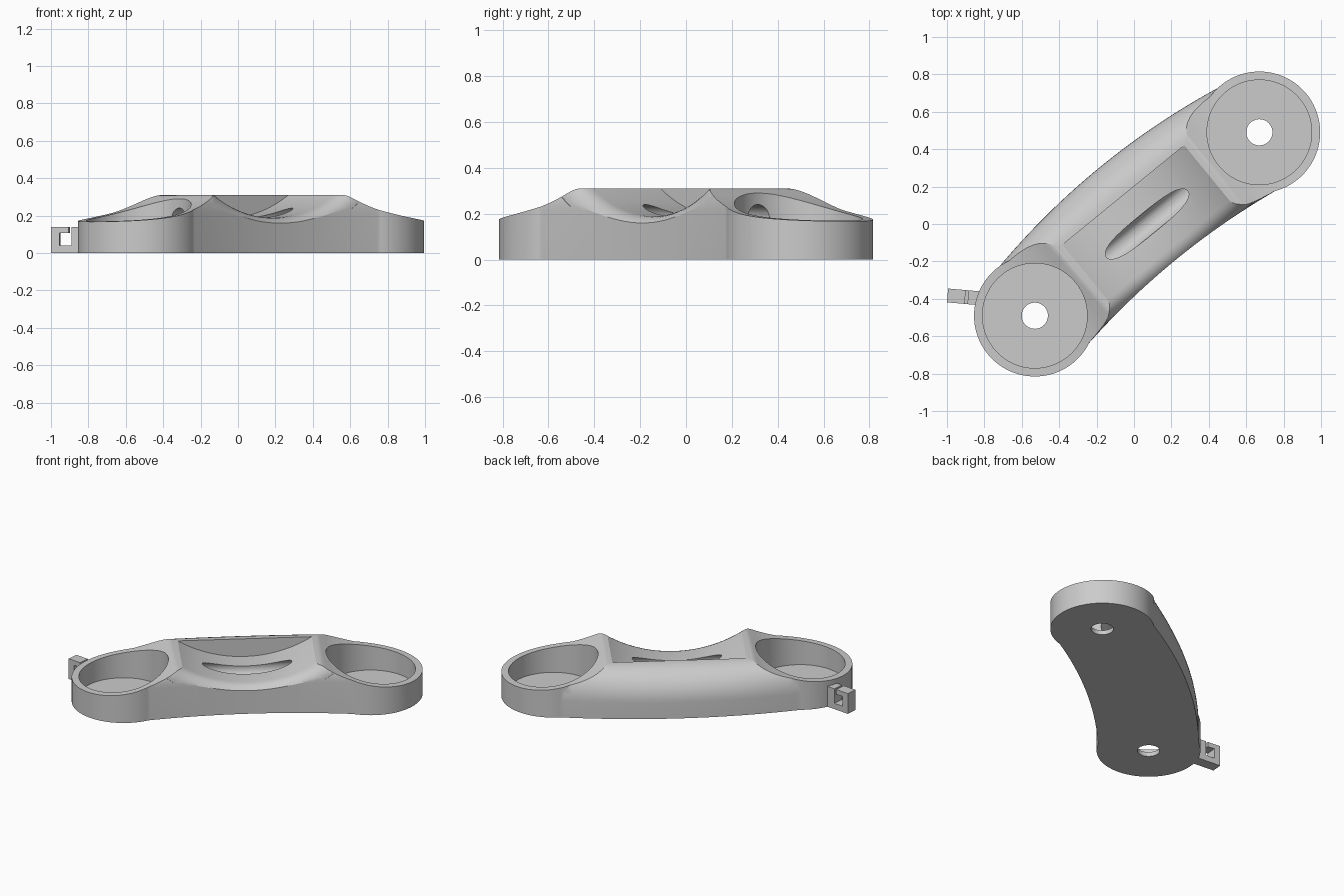
import bpy, bmesh, math
from mathutils import Matrix

cube = bpy.data.objects.get("Cube")
if cube:
    bpy.data.objects.remove(cube, do_unlink=True)

grey = bpy.data.materials.new("plain grey")
grey.use_nodes = True
grey.diffuse_color = (0.6, 0.6, 0.6, 1)
grey.node_tree.nodes["Principled BSDF"].inputs["Base Color"].default_value = (0.6, 0.6, 0.6, 1)

REACH, CUP_R, TOP = 0.775, 0.325, 0.31   # cup centre distance, cup radius, ridge height
PLACE = Matrix.Translation((0.07, 0, 0)) @ Matrix.Rotation(math.radians(39.24), 4, 'Z')


def loft(name, rings):
    """Closed solid skinned through rings of equal point count."""
    bm = bmesh.new()
    rows = [[bm.verts.new(p) for p in ring] for ring in rings]
    n = len(rows[0])
    for a, b in zip(rows, rows[1:]):
        for i in range(n):
            bm.faces.new((a[i], a[(i + 1) % n], b[(i + 1) % n], b[i]))
    bm.faces.new(rows[0])
    bm.faces.new(rows[-1])
    bmesh.ops.recalc_face_normals(bm, faces=bm.faces)
    mesh = bpy.data.meshes.new(name)
    bm.to_mesh(mesh)
    bm.free()
    ob = bpy.data.objects.new(name, mesh)
    bpy.context.collection.objects.link(ob)
    mesh.materials.append(grey)
    return ob


def rod(name, x, r, z0, z1, n=96):
    """Upright cylinder on the long axis."""
    ring = [(x + r * math.cos(2 * math.pi * i / n), r * math.sin(2 * math.pi * i / n)) for i in range(n)]
    return loft(name, [[(px, py, z) for px, py in ring] for z in (z0, z1)])


def combine(target, tool, operation):
    mod = target.modifiers.new("combine", 'BOOLEAN')
    mod.operation, mod.object, mod.solver = operation, tool, 'EXACT'
    bpy.context.view_layer.objects.active = target
    bpy.ops.object.modifier_apply(modifier=mod.name)
    bpy.data.objects.remove(tool, do_unlink=True)


def finish(ob, matrix):
    ob.data.transform(matrix)
    bpy.ops.object.select_all(action='DESELECT')
    ob.select_set(True)
    bpy.context.view_layer.objects.active = ob
    bpy.ops.object.shade_smooth_by_angle(angle=math.radians(28))


# Bent bridge, broadly rounded along its outer edge
def section(s):
    bend = 0.075 * (1 - (s / REACH) ** 2)
    outer, inner = CUP_R - 0.005 + bend, -CUP_R + 0.005 + bend
    pts = [(s, inner, 0), (s, outer, 0)]
    for i in range(13):
        a = math.pi / 2 * i / 12
        pts.append((s, 0.2 + (outer - 0.2) * math.cos(a), TOP - 0.2 + 0.2 * math.sin(a)))
    for i in range(7):
        a = math.pi / 2 * i / 6
        pts.append((s, inner + 0.035 * (1 - math.sin(a)), TOP - 0.1 + 0.1 * math.cos(a)))
    return pts


holder = loft("twin_cup_holder", [section(REACH * i / 16) for i in range(-16, 17)])

# Cup outsides, then the concave slope over each end
for side in (-1, 1):
    combine(holder, rod("cup", side * REACH, CUP_R, 0, TOP), 'UNION')
for side in (-1, 1):
    slope = [(0.43, 0.5), (0.43, 0.312), (0.46, 0.308)]
    for i in range(1, 25):
        s = 0.46 + 0.7 * i / 24
        slope.append((s, 0.155 + 0.155 * math.exp((0.46 - s) / 0.25)))
    slope.append((1.16, 0.5))
    combine(holder, loft("slope_cutter", [[(side * s, t, z) for s, z in slope] for t in (-0.7, 0.7)]), 'DIFFERENCE')

# Scoop in the middle, flaring out over the inner edge
HUB, SCOOP_R = 0.975, 0.787
stations = [(0.2, 0), (-0.18, 0)]
for i in range(1, 8):
    a = math.pi / 2 * i / 7
    stations.append((-0.18 - 0.09 * math.sin(a), 0.09 * (1 - math.cos(a))))
stations.append((-0.5, 0.09))
combine(holder, loft("scoop_cutter", [
    [((SCOOP_R + f) * math.cos(2 * math.pi * i / 128), t, HUB + (SCOOP_R + f) * math.sin(2 * math.pi * i / 128))
     for i in range(128)] for t, f in stations]), 'DIFFERENCE')

# Cup pockets and drain holes
for side in (-1, 1):
    combine(holder, rod("pocket_cutter", side * REACH, 0.28, 0.03, 0.6), 'DIFFERENCE')
    combine(holder, rod("drain_cutter", side * REACH, 0.07, -0.1, 0.1, 48), 'DIFFERENCE')

# Round channel joining the cups, open where it meets the scoop
channel = [(0.06 * math.cos(2 * math.pi * i / 40), 0.18 + 0.06 * math.sin(2 * math.pi * i / 40)) for i in range(40)]
combine(holder, loft("channel_cutter", [[(s, t, z) for t, z in channel] for s in (-0.7, 0.7)]), 'DIFFERENCE')
finish(holder, PLACE)

# Small square hook on the side of one cup
hook = [(0, 0), (0.175, 0), (0.175, 0.14), (0.11, 0.14), (0.11, 0.04), (0.045, 0.04),
        (0.045, 0.107), (0.095, 0.107), (0.095, 0.14), (0, 0.14)]
clip = loft("side_hook", [[(x, y, z) for x, z in hook] for y in (-0.037, 0.037)])
finish(clip, Matrix.Translation((-0.997, -0.382, 0)) @ Matrix.Rotation(math.radians(-5), 4, 'Z'))
